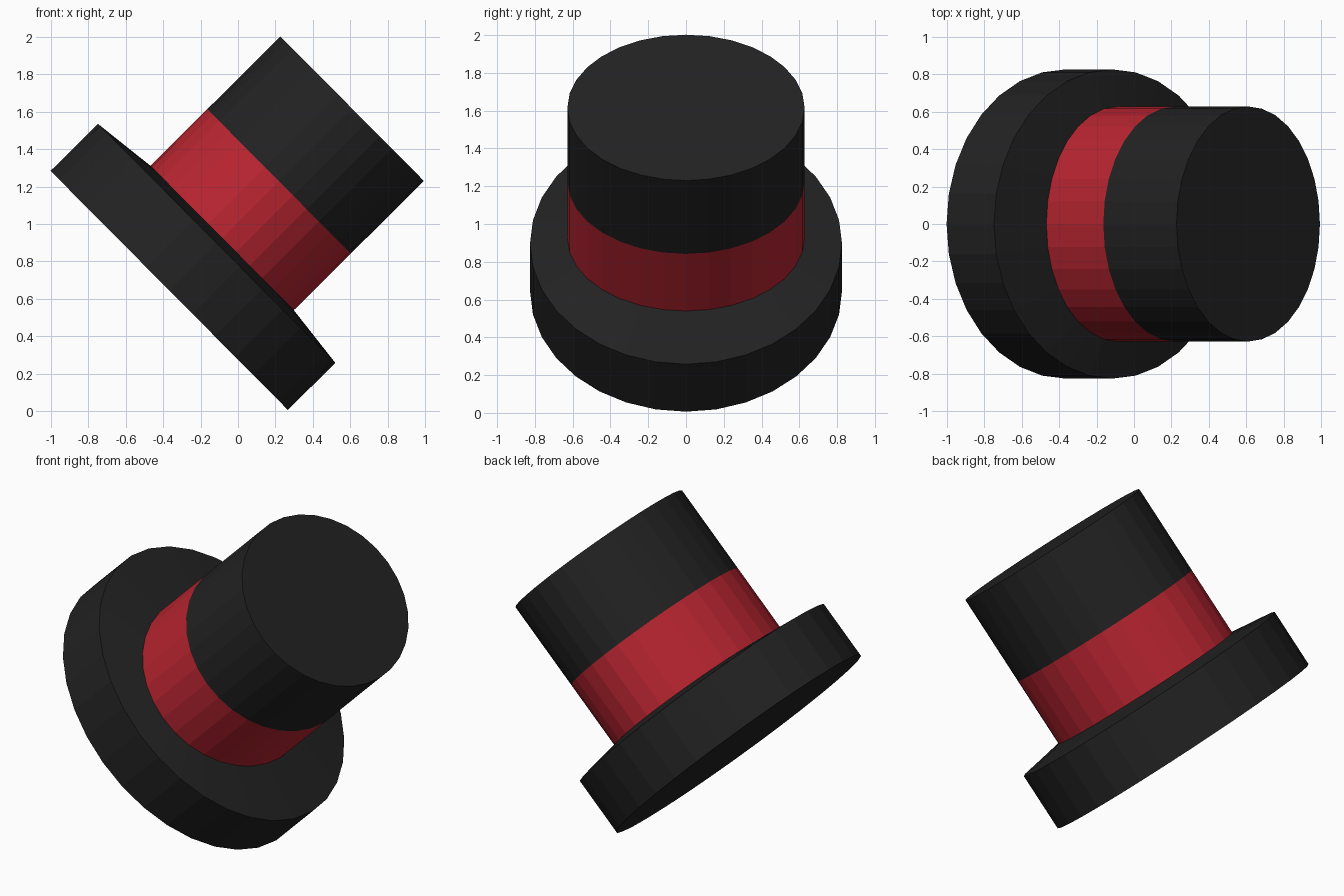
import bpy
import bmesh
import math
from mathutils import Matrix

cube = bpy.data.objects.get("Cube")
if cube:
    bpy.data.objects.remove(cube, do_unlink=True)

SIDES = 32
# The hat leans towards +x; all parts share this frame along its axis
LEAN = Matrix.Translation((-0.3675, 0, 0.645)) @ Matrix.Rotation(math.radians(45.2), 4, 'Y')


def material(name, colour):
    mat = bpy.data.materials.new(name)
    mat.use_nodes = True
    mat.diffuse_color = (*colour, 1)
    mat.node_tree.nodes["Principled BSDF"].inputs["Base Color"].default_value = (*colour, 1)
    return mat


def oval_part(name, mat, rings):
    """Stack of oval rings (x radius, y radius, height), capped at both ends."""
    bm = bmesh.new()
    loops = []
    for rx, ry, h in rings:
        angles = [2 * math.pi * i / SIDES for i in range(SIDES)]
        loops.append([bm.verts.new((rx * math.cos(a), ry * math.sin(a), h)) for a in angles])
    for low, high in zip(loops, loops[1:]):
        for i in range(SIDES):
            j = (i + 1) % SIDES
            bm.faces.new((low[i], low[j], high[j], high[i]))
    bm.faces.new(loops[0][::-1])
    bm.faces.new(loops[-1])
    mesh = bpy.data.meshes.new(name)
    bm.to_mesh(mesh)
    bm.free()
    mesh.materials.append(mat)
    obj = bpy.data.objects.new(name, mesh)
    obj.matrix_world = LEAN
    bpy.context.collection.objects.link(obj)
    return obj


black = material("black felt", (0.016, 0.016, 0.016))
red = material("red ribbon", (0.48, 0.018, 0.03))

CROWN = (0.544, 0.628)
BRIM = (0.9, 0.826)

# Thick brim whose top rises gently to the crown
oval_part("brim", black, [(*BRIM, 0), (*BRIM, 0.357), (*CROWN, 0.398)])
# Ribbon band around the foot of the crown
oval_part("ribbon_band", red, [(*CROWN, 0.398), (*CROWN, 0.827)])
# Crown
oval_part("crown", black, [(*CROWN, 0.827), (*CROWN, 1.378)])
